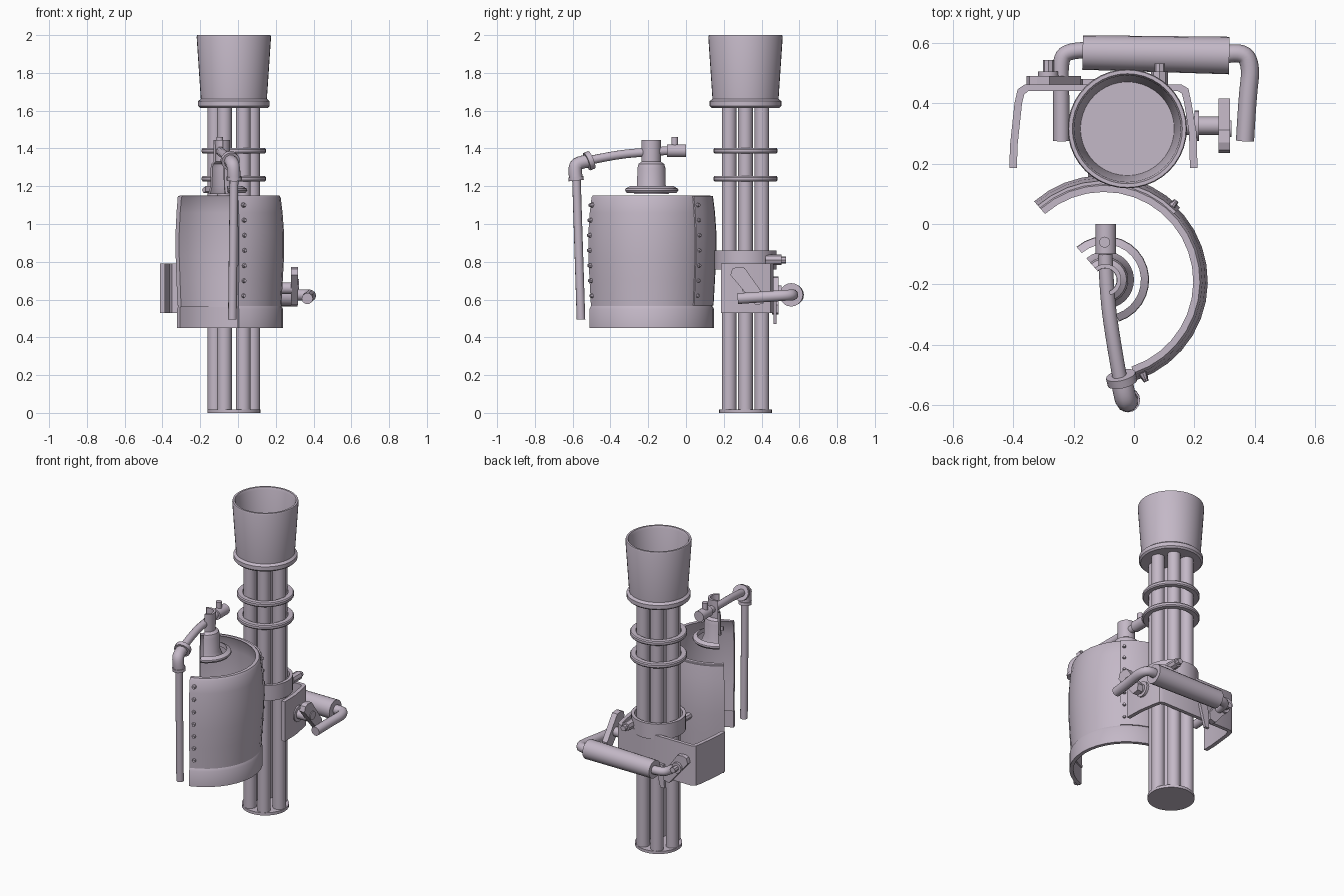
import bpy, bmesh, math
from mathutils import Vector, Matrix

if "Cube" in bpy.data.objects:
    bpy.data.objects.remove(bpy.data.objects["Cube"])

mat = bpy.data.materials.new("dusty_mauve_metal")
mat.diffuse_color = (0.55, 0.48, 0.57, 1)
mat.use_nodes = True
mat.node_tree.nodes["Principled BSDF"].inputs["Base Color"].default_value = mat.diffuse_color


def finish(ob, smooth=True, angle=35):
    ob.data.materials.clear()
    ob.data.materials.append(mat)
    bpy.ops.object.select_all(action='DESELECT')
    ob.select_set(True)
    bpy.context.view_layer.objects.active = ob
    if smooth:
        bpy.ops.object.shade_smooth_by_angle(angle=math.radians(angle))
    return ob


def from_bm(name, bm, smooth=True):
    bmesh.ops.recalc_face_normals(bm, faces=bm.faces)
    me = bpy.data.meshes.new(name)
    bm.to_mesh(me)
    bm.free()
    ob = bpy.data.objects.new(name, me)
    bpy.context.collection.objects.link(ob)
    return finish(ob, smooth)


def lathe(name, profile, cx, cy, a0=0, a1=360, seg=32):
    """Revolve a closed (r, z) profile around a vertical axis, fully or as a sector."""
    full = abs(a1 - a0) >= 360
    bm = bmesh.new()
    rings = []
    for i in range(seg if full else seg + 1):
        a = math.radians(a0 + (a1 - a0) * i / seg)
        rings.append([bm.verts.new((cx + r * math.cos(a), cy + r * math.sin(a), z)) for r, z in profile])
    n = len(profile)
    for i in range(seg):
        A, B = rings[i], rings[(i + 1) % len(rings)]
        for j in range(n):
            k = (j + 1) % n
            bm.faces.new((A[j], B[j], B[k], A[k]))
    if not full:
        bm.faces.new(rings[0])
        bm.faces.new(rings[-1])
    bmesh.ops.remove_doubles(bm, verts=bm.verts, dist=1e-5)
    return from_bm(name, bm)


def rod(name, p, q, r, r2=None, seg=16):
    p, q = Vector(p), Vector(q)
    d = q - p
    bm = bmesh.new()
    m = Matrix.Translation((p + q) / 2) @ d.to_track_quat('Z', 'Y').to_matrix().to_4x4()
    bmesh.ops.create_cone(bm, cap_ends=True, segments=seg, radius1=r, radius2=r if r2 is None else r2,
                          depth=d.length, matrix=m)
    return from_bm(name, bm)


def pipe(name, pts, r):
    """Smooth bent pipe through the given points."""
    cu = bpy.data.curves.new(name, 'CURVE')
    cu.dimensions = '3D'
    cu.bevel_depth = r
    cu.bevel_resolution = 3
    cu.use_fill_caps = True
    cu.resolution_u = 5
    sp = cu.splines.new('NURBS')
    sp.points.add(len(pts) - 1)
    for s, p in zip(sp.points, pts):
        s.co = (*p, 1)
    sp.order_u = 3
    sp.use_endpoint_u = True
    ob = bpy.data.objects.new(name, cu)
    bpy.context.collection.objects.link(ob)
    bpy.ops.object.select_all(action='DESELECT')
    ob.select_set(True)
    bpy.context.view_layer.objects.active = ob
    bpy.ops.object.convert(target='MESH')
    return finish(bpy.context.view_layer.objects.active, True, 50)


def prism(name, pts, offset):
    """Extrude a flat 3D outline by an offset vector."""
    bm = bmesh.new()
    a = [bm.verts.new(p) for p in pts]
    b = [bm.verts.new(Vector(p) + Vector(offset)) for p in pts]
    bm.faces.new(a)
    bm.faces.new(b)
    for i in range(len(a)):
        j = (i + 1) % len(a)
        bm.faces.new((a[i], a[j], b[j], b[i]))
    return from_bm(name, bm, False)


# --- barrel cluster ---
BX, BY = -0.022, 0.315
for i in range(6):
    a = math.radians(60 * i)
    x, y = BX + 0.1 * math.cos(a), BY + 0.1 * math.sin(a)
    rod("barrel_tube", (x, y, 0.01), (x, y, 1.64), 0.039, seg=20)
rod("base_disc", (BX, BY, 0), (BX, BY, 0.018), 0.14, seg=32)
for z in (1.24, 1.388):
    lathe("barrel_ring", [(0.135, z - .014), (0.165, z - .014), (0.17, z - .007), (0.17, z + .007),
                          (0.165, z + .014), (0.135, z + .014)], BX, BY)
# clamp around the barrels
lathe("clamp_ring", [(0.143, .76), (0.163, .76), (0.163, .86), (0.143, .86)], BX, BY)
# flared muzzle cup, open at the top
lathe("muzzle_cup", [(0, 1.62), (0.18, 1.615), (0.19, 1.625), (0.19, 1.65), (0.175, 1.662), (0.197, 1.99),
                     (0.194, 2.0), (0.182, 2.0), (0.176, 1.985), (0.155, 1.66), (0, 1.66)], BX, BY, seg=40)
# clamp bolts
rod("clamp_bolt", (0.085, 0.42, .81), (0.085, 0.505, .81), 0.028, seg=8)
rod("clamp_bolt_head", (0.085, 0.50, .81), (0.085, 0.53, .81), 0.018, seg=8)
rod("clamp_bolt", (-0.13, 0.22, .81), (-0.13, 0.145, .81), 0.022, seg=8)

# --- broken tank shell ---
TX, TY, A0, A1 = -0.1, -0.19, -72, 131
lathe("tank_band", [(0.315, .45), (0.338, .45), (0.338, .55), (0.327, .57), (0.315, .57)], TX, TY, A0, A1, 20)
outer = [(0.329, .56), (0.337, .7), (0.344, .83), (0.344, .95), (0.336, 1.06), (0.326, 1.14), (0.318, 1.152)]
lathe("tank_shell", outer + [(r - 0.022, z) for r, z in reversed(outer)], TX, TY, A0, A1, 20)
# riveted overlap panel
lap = outer[:-1]
lathe("tank_overlap_panel", [(r + 0.007, z + .008) for r, z in lap] + [(r - .004, z + .008) for r, z in reversed(lap)],
      TX, TY, 44, A1, 9)
for deg in (48, -67):
    a = math.radians(deg)
    d = Vector((math.cos(a), math.sin(a), 0))
    for i in range(7):
        z = 0.62 + 0.08 * i
        r = 0.344 - 0.18 * (z - 0.89) ** 2
        c = Vector((TX, TY, z)) + d * r
        rod("tank_rivet", c - d * .008, c + d * .016, 0.014, 0.008, 8)

# --- broken neck on top of the tank ---
NX, NY = -0.095, -0.185
lathe("neck_flange", [(0.118, 1.172), (0.135, 1.165), (0.145, 1.178), (0.143, 1.187), (0.118, 1.2)], NX, NY, A0, A1, 16)
neck = [(0.095, 1.158), (0.078, 1.2), (0.076, 1.295), (0.07, 1.318), (0.052, 1.33), (0.053, 1.445)]
lathe("neck", neck + [(r - 0.014, z) for r, z in reversed(neck)], NX, NY, A0, A1, 16)
# valve and hose
rod("valve_body", (-0.093, -0.10, 1.388), (-0.093, 0, 1.388), 0.034)
rod("valve_stem", (-0.097, -0.06, 1.41), (-0.097, -0.06, 1.46), 0.018)
pipe("hose_arm", [(-0.095, -0.1, 1.388), (-0.09, -0.23, 1.38), (-0.07, -0.38, 1.365), (-0.045, -0.52, 1.335)], 0.024)
rod("hose_collar", (-0.044, -0.50, 1.34), (-0.038, -0.525, 1.33), 0.05)
pipe("hose_elbow", [(-0.04, -0.52, 1.333), (-0.03, -0.575, 1.325), (-0.022, -0.59, 1.29), (-0.02, -0.582, 1.235)], 0.036)
rod("hose_end_ring", (-0.02, -0.583, 1.25), (-0.02, -0.581, 1.23), 0.04)
rod("drop_pipe", (-0.021, -0.58, 1.24), (-0.03, -0.556, 0.495), 0.023, seg=12)

# --- bracket wrapped behind the barrels ---
out = [(-0.412, .185), (-0.41, .26), (-0.395, .40), (-0.385, .445), (-0.36, .462), (0.155, .462), (0.18, .448),
       (0.19, .40), (0.207, .30), (0.21, .185)]
inn = [(-0.387, .185), (-0.385, .26), (-0.37, .40), (-0.363, .428), (-0.35, .439), (0.145, .439), (0.158, .432),
       (0.166, .40), (0.182, .30), (0.185, .185)]
bm = bmesh.new()
rows = [[bm.verts.new((x, y, z)) for x, y in line] for line, z in ((out, .53), (out, .79), (inn, .79), (inn, .53))]
for i in range(len(out) - 1):
    for j in range(4):
        k = (j + 1) % 4
        bm.faces.new((rows[j][i], rows[j][i + 1], rows[k][i + 1], rows[k][i]))
for i in (0, -1):
    bm.faces.new([r[i] for r in rows])
from_bm("bracket", bm)


# elongated lugs: outline along a tilted axis, (u, w) are the horizontal axis and height
lug = [(0.235, .73), (0.245, .763), (0.27, .772), (0.31, .768), (0.415, .62), (0.41, .58), (0.37, .57)]
prism("side_lug", [(0.28, y, z) for y, z in lug], (0.037, 0, 0))
rod("side_shaft", (0.17, .325, .66), (0.285, .325, .66), 0.03)
rod("side_shaft_collar", (0.2, .325, .66), (0.215, .325, .66), 0.05)
rod("side_bolt", (0.315, .315, .68), (0.322, .315, .68), 0.028, seg=12)
prism("back_lug", [(-0.59 + y, .455, z - .05) for y, z in lug], (0, 0.035, 0))
rod("back_bolt", (-0.283, .485, .64), (-0.283, .505, .64), 0.034, seg=12)
rod("back_bolt_head", (-0.283, .50, .64), (-0.283, .543, .64), 0.018, seg=8)
# hanging strips under the bracket
prism("hanging_strip", [(-0.17, .462, .62), (-0.11, .462, .62), (-0.15, .462, .47), (-0.18, .462, .47)], (0, 0.018, 0))

# --- carrying handle ---
pipe("handle_left_pipe", [(-0.24, .275, .605), (-0.24, .42, .615), (-0.245, .53, .622), (-0.225, .575, .625),
                          (-0.15, .575, .625)], 0.027)
pipe("handle_right_pipe", [(0.367, .275, .605), (0.375, .42, .615), (0.388, .52, .622), (0.36, .575, .625),
                           (0.29, .558, .625)], 0.03)
rod("handle_grip", (-0.17, .567, .625), (0.315, .557, .625), 0.057, 0.062, 20)
